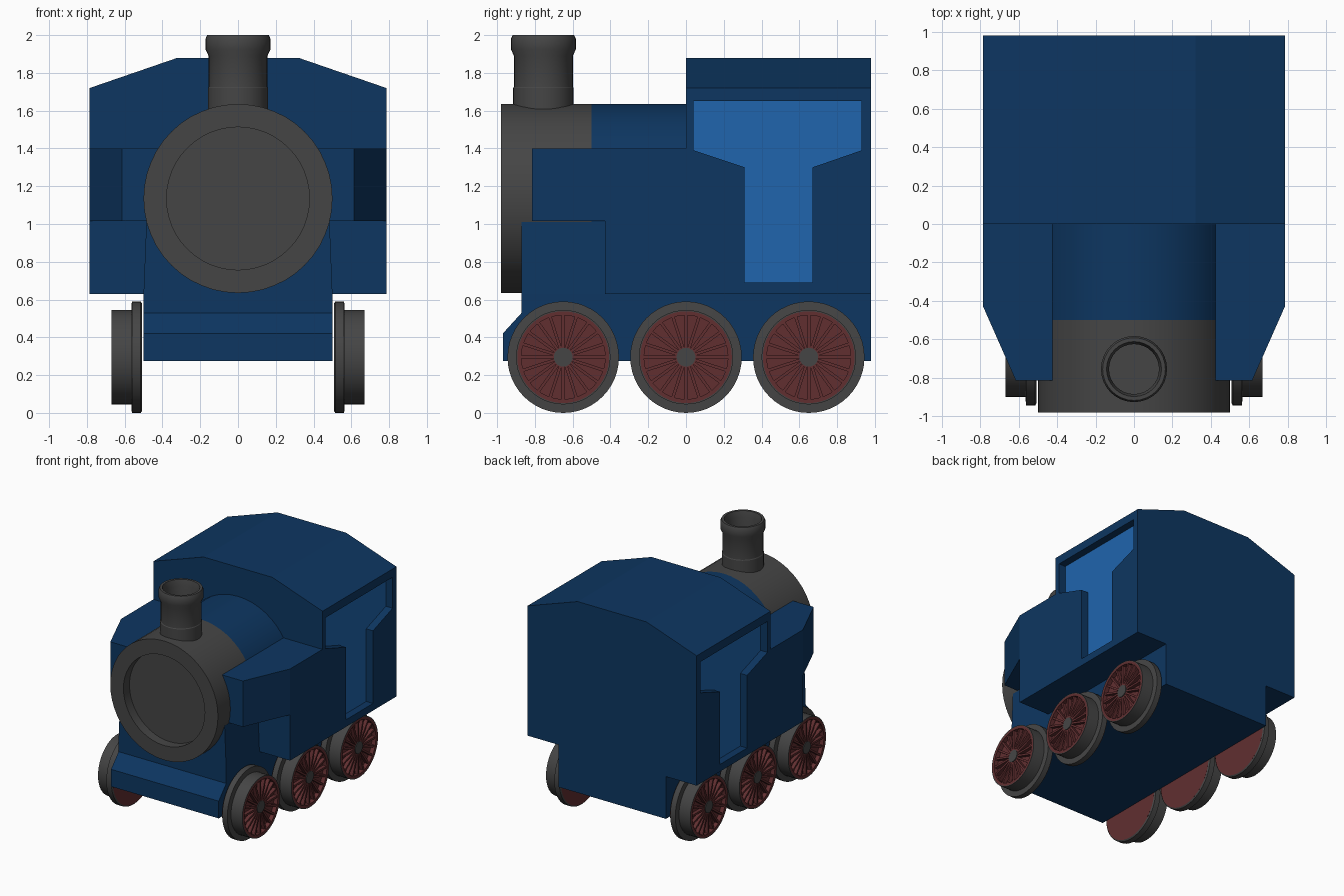
import bpy, bmesh, math
from mathutils import Matrix

if "Cube" in bpy.data.objects:
    bpy.data.objects.remove(bpy.data.objects["Cube"])


def material(name, r, g, b):
    m = bpy.data.materials.new(name)
    m.diffuse_color = (r, g, b, 1)
    m.use_nodes = True
    m.node_tree.nodes["Principled BSDF"].inputs["Base Color"].default_value = m.diffuse_color
    return m


BLUE = material("blue", 0.004, 0.037, 0.12)
LIGHT = material("light_blue", 0.014, 0.13, 0.42)
RED = material("red", 0.12, 0.028, 0.03)
GREY = material("dark_grey", 0.06, 0.06, 0.06)
PLACE = {"x": lambda u, v, w: (w, u, v),
         "y": lambda u, v, w: (u, w, v),
         "z": lambda u, v, w: (u, v, w)}


def finish(bm, name, mat, loc=(0, 0, 0), mirror=False, smooth=False):
    bmesh.ops.recalc_face_normals(bm, faces=bm.faces[:])
    me = bpy.data.meshes.new(name)
    bm.to_mesh(me)
    bm.free()
    ob = bpy.data.objects.new(name, me)
    bpy.context.collection.objects.link(ob)
    ob.location = loc
    me.materials.append(mat)
    if smooth:
        bpy.ops.object.select_all(action="DESELECT")
        ob.select_set(True)
        bpy.context.view_layer.objects.active = ob
        bpy.ops.object.shade_smooth_by_angle(angle=math.radians(30))
    if mirror:
        ob.modifiers.new("mirror", "MIRROR")
    return ob


def prism(name, pts, axis, lo, hi, mat, **kw):
    """Extrude a closed outline along an axis."""
    bm = bmesh.new()
    a, b = ([bm.verts.new(PLACE[axis](u, v, w)) for u, v in pts] for w in (lo, hi))
    n = len(pts)
    bm.faces.new(a)
    bm.faces.new(b)
    for i in range(n):
        j = (i + 1) % n
        bm.faces.new((a[i], a[j], b[j], b[i]))
    return finish(bm, name, mat, **kw)


def lathe(name, profile, axis, mat, seg=48, **kw):
    """Revolve (radius, height) points around an axis."""
    bm = bmesh.new()
    rings = []
    for r, h in profile:
        rings.append([bm.verts.new(PLACE[axis](r * math.cos(2 * math.pi * i / seg),
                                               r * math.sin(2 * math.pi * i / seg), h))
                      for i in range(seg)])
    for a, b in zip(rings, rings[1:]):
        for i in range(seg):
            j = (i + 1) % seg
            bm.faces.new((a[i], a[j], b[j], b[i]))
    bmesh.ops.remove_doubles(bm, verts=bm.verts[:], dist=1e-5)
    return finish(bm, name, mat, smooth=True, **kw)


# Frame with sloped front beam, and the saddle under the boiler
prism("frame", [(-0.87, 0.63), (-0.87, 0.53), (-0.97, 0.42), (-0.97, 0.275),
                (0.98, 0.275), (0.98, 0.63)], "x", -0.5, 0.5, BLUE)
prism("boiler_saddle", [(-0.5, 0.63), (0.5, 0.63), (0.485, 1.01), (-0.485, 1.01)],
      "y", -0.87, 0, BLUE)

# Boiler barrel and smokebox with recessed front
lathe("smokebox", [(0, -0.90), (0.378, -0.90), (0.378, -0.98), (0.5, -0.98),
                   (0.5, -0.5), (0, -0.5)], "y", GREY, loc=(0, 0, 1.135))
lathe("boiler", [(0, -0.5), (0.5, -0.5), (0.5, 0.02), (0, 0.02)], "y", BLUE,
      loc=(0, 0, 1.135))

# Chimney, open at the top
lathe("chimney", [(0.16, 1.58), (0.16, 1.72), (0.156, 1.726), (0.156, 1.89),
                  (0.172, 1.925), (0.172, 1.98), (0.163, 2.0), (0.143, 2.0),
                  (0.13, 1.95), (0.13, 1.66), (0, 1.66)], "z", GREY, seg=32,
      loc=(0, -0.755, 0))

# Side tanks: the upper part reaches further forward and tapers in plan
prism("upper_tank", [(0.42, 0), (0.785, 0), (0.785, -0.43), (0.615, -0.815),
                     (0.42, -0.815)], "z", 1.015, 1.4, BLUE, mirror=True)
prism("lower_tank", [(0.42, 0), (0.785, 0), (0.785, -0.43), (0.42, -0.43)],
      "z", 0.63, 1.015, BLUE, mirror=True)

# Cab with recessed side doorways
cab = prism("cab", [(-0.785, 0.63), (0.785, 0.63), (0.785, 1.72), (0.32, 1.88),
                    (-0.32, 1.88), (-0.785, 1.72)], "y", 0, 0.98, BLUE)
door = [(0.04, 1.65), (0.04, 1.39), (0.31, 1.30), (0.31, 0.69),
        (0.67, 0.69), (0.67, 1.30), (0.93, 1.39), (0.93, 1.65)]
for side in (-1, 1):
    cutter = prism("doorway_cutter", door, "x", side * 0.722, side * 0.9, BLUE)
    cutter.hide_render = True
    mod = cab.modifiers.new("doorway", "BOOLEAN")
    mod.operation, mod.solver, mod.object = "DIFFERENCE", "EXACT", cutter
    bpy.context.view_layer.objects.active = cab
    bpy.ops.object.modifier_apply(modifier=mod.name)
    bpy.data.objects.remove(cutter)
cab.data.materials.clear()
cab.data.materials.append(BLUE)
cab.data.materials.append(LIGHT)
for f in cab.data.polygons:
    f.material_index = int(abs(abs(f.center.x) - 0.722) < 0.004 and abs(f.normal.x) > 0.9)

# Wheels: flanged tyre, dished centre, spokes and hub, mirrored to the other side
for label, y in (("front", -0.65), ("middle", 0), ("rear", 0.65)):
    kw = dict(loc=(0, y, 0.295), mirror=True)
    lathe(label + "_tyre", [(0.284, 0.508), (0.295, 0.515), (0.295, 0.562), (0.25, 0.565),
                            (0.25, 0.67), (0.243, 0.67)], "x", GREY, **kw)
    lathe(label + "_wheel_centre", [(0, 0.507), (0.285, 0.507), (0.243, 0.515), (0.243, 0.67),
                                    (0.222, 0.67), (0.222, 0.635), (0, 0.635)], "x", RED, **kw)
    lathe(label + "_hub", [(0.05, 0.63), (0.05, 0.67), (0, 0.67)], "x", GREY, seg=24, **kw)
    bm = bmesh.new()
    for i in range(20):
        bmesh.ops.create_cube(bm, size=1, matrix=Matrix.Rotation(i * math.pi / 10, 4, "X")
                              @ Matrix.Translation((0.648, 0, 0.134))
                              @ Matrix.Diagonal((0.032, 0.016, 0.18, 1)))
    finish(bm, label + "_spokes", RED, **kw)
